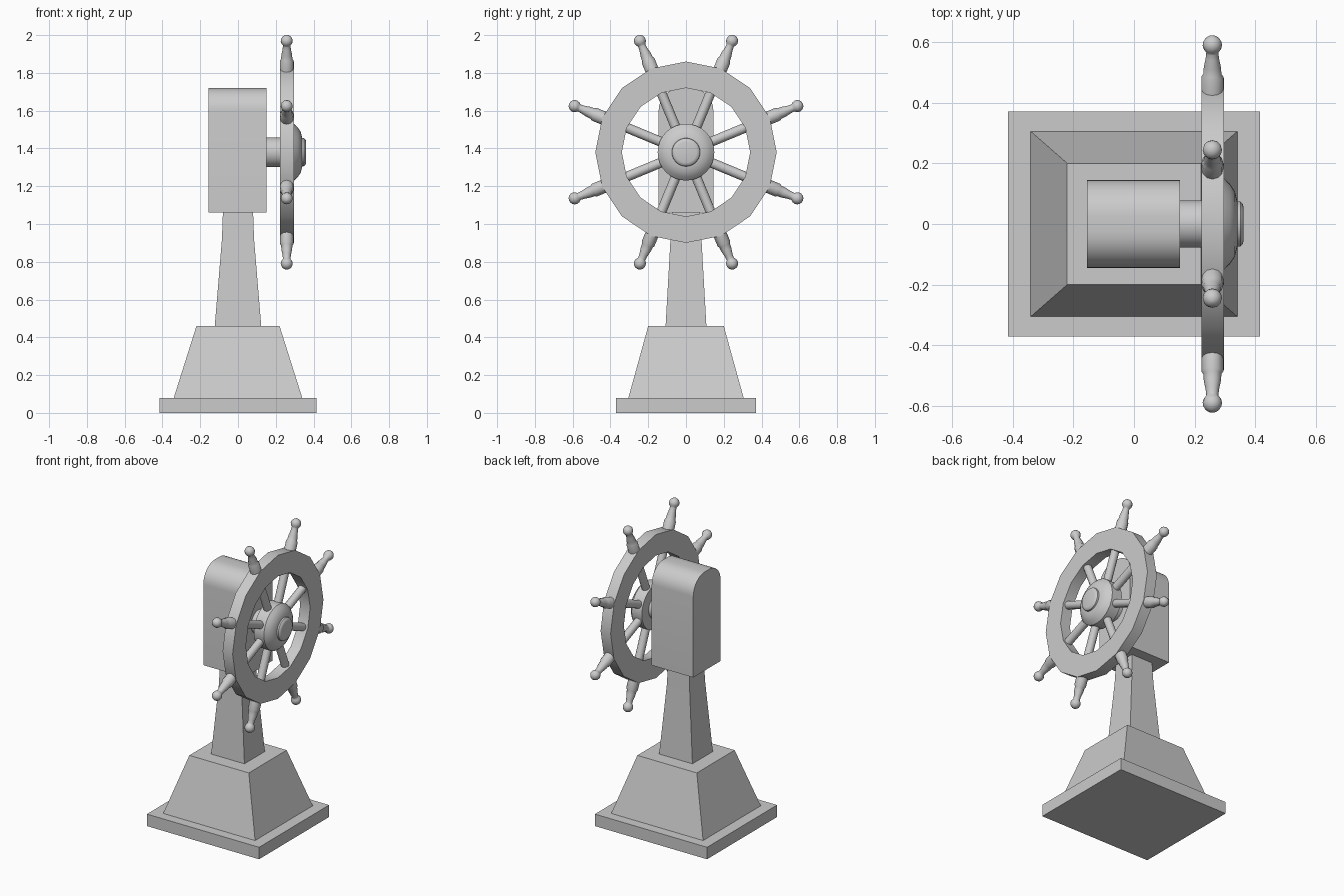
import bpy, bmesh, math
from mathutils import Matrix, Vector

cube = bpy.data.objects.get("Cube")
if cube:
    bpy.data.objects.remove(cube, do_unlink=True)

grey = bpy.data.materials.new("light grey")
grey.use_nodes = True
COLOUR = (0.6, 0.6, 0.6, 1)
grey.diffuse_color = COLOUR
grey.node_tree.nodes["Principled BSDF"].inputs["Base Color"].default_value = COLOUR

HUB = Vector((0.258, 0, 1.38))           # wheel centre
ALONG_X = Matrix.Rotation(math.pi / 2, 4, 'Y')


def finish(name, bm, smooth=None):
    bmesh.ops.recalc_face_normals(bm, faces=bm.faces)
    mesh = bpy.data.meshes.new(name)
    bm.to_mesh(mesh)
    bm.free()
    mesh.materials.append(grey)
    obj = bpy.data.objects.new(name, mesh)
    bpy.context.collection.objects.link(obj)
    if smooth:
        bpy.ops.object.select_all(action='DESELECT')
        obj.select_set(True)
        bpy.context.view_layer.objects.active = obj
        bpy.ops.object.shade_smooth_by_angle(angle=math.radians(smooth))
    return obj


def bridge(bm, rings, closed=False):
    """Skin a list of vertex rings, capping the ends unless closed."""
    pairs = list(zip(rings, rings[1:]))
    if closed:
        pairs.append((rings[-1], rings[0]))
    else:
        bm.faces.new(rings[0])
        bm.faces.new(rings[-1])
    for a, b in pairs:
        n = len(a)
        for i in range(n):
            j = (i + 1) % n
            bm.faces.new((a[i], a[j], b[j], b[i]))


def tapered(name, levels):
    """Rectangular stack; levels are (z, half width, half depth)."""
    bm = bmesh.new()
    corners = ((-1, -1), (1, -1), (1, 1), (-1, 1))
    bridge(bm, [[bm.verts.new((sx * w, sy * d, z)) for sx, sy in corners]
                for z, w, d in levels])
    return finish(name, bm)


def lathe(name, profile, sides, matrix, closed=False, smooth=35):
    """Revolve (height, radius) points about local z."""
    bm = bmesh.new()
    angles = [2 * math.pi * i / sides for i in range(sides)]
    bridge(bm, [[bm.verts.new((r * math.cos(a), r * math.sin(a), h)) for a in angles]
                for h, r in profile], closed)
    bm.transform(matrix)
    return finish(name, bm, smooth)


# Pedestal
tapered("base_slab", [(0, 0.415, 0.37), (0.08, 0.415, 0.37)])
tapered("base_plinth", [(0.08, 0.34, 0.305), (0.46, 0.22, 0.2)])
tapered("column", [(0.46, 0.123, 0.108), (0.92, 0.085, 0.082), (1.06, 0.08, 0.075)])

# Gear housing: arched outline extruded along x
HALF, ROUND, TOP = 0.145, 0.12, 1.72
outline = [(-HALF, 1.06), (HALF, 1.06)]
for side, start in ((1, 0), (-1, 90)):
    for k in range(9):
        a = math.radians(start + k * 90 / 8)
        outline.append((side * (HALF - ROUND) + ROUND * math.cos(a),
                        TOP - ROUND + ROUND * math.sin(a)))
bm = bmesh.new()
bridge(bm, [[bm.verts.new((x, y, z)) for y, z in outline] for x in (-0.155, 0.152)])
finish("gear_housing", bm, 35)

# Shaft, hub and hub cap, revolved about the wheel axis
axle = Matrix.Translation((0, 0, HUB.z)) @ ALONG_X
lathe("shaft", [(0.14, 0.078), (0.24, 0.078)], 32, axle)
lathe("hub", [(0.222, 0.15), (0.297, 0.15), (0.316, 0.132), (0.332, 0.108), (0.34, 0.075)],
      32, axle)
lathe("hub_cap", [(0.33, 0.076), (0.35, 0.074), (0.358, 0.066), (0.361, 0.055)], 32, axle)

# Sixteen-sided rim
lathe("wheel_rim", [(0.222, 0.34), (0.222, 0.48), (0.296, 0.48), (0.296, 0.34)],
      16, axle, closed=True)

# Spokes with turned handles ending in a ball
BALL, BALL_R = 0.638, 0.032
spoke = [(0.1, 0.026), (0.42, 0.026)]
handle = [(0.42, 0.036), (0.525, 0.036), (0.535, 0.03), (0.56, 0.028),
          (0.59, 0.022), (0.61, 0.02)]
for k in range(7):
    a = math.radians(140 - k * 22.5)
    handle.append((BALL + BALL_R * math.cos(a), BALL_R * math.sin(a)))
for i in range(8):
    m = Matrix.Translation(HUB) @ Matrix.Rotation(math.radians(22.5 + 45 * i), 4, 'X')
    lathe(f"spoke_{i + 1}", spoke, 12, m)
    lathe(f"handle_{i + 1}", handle, 12, m)
